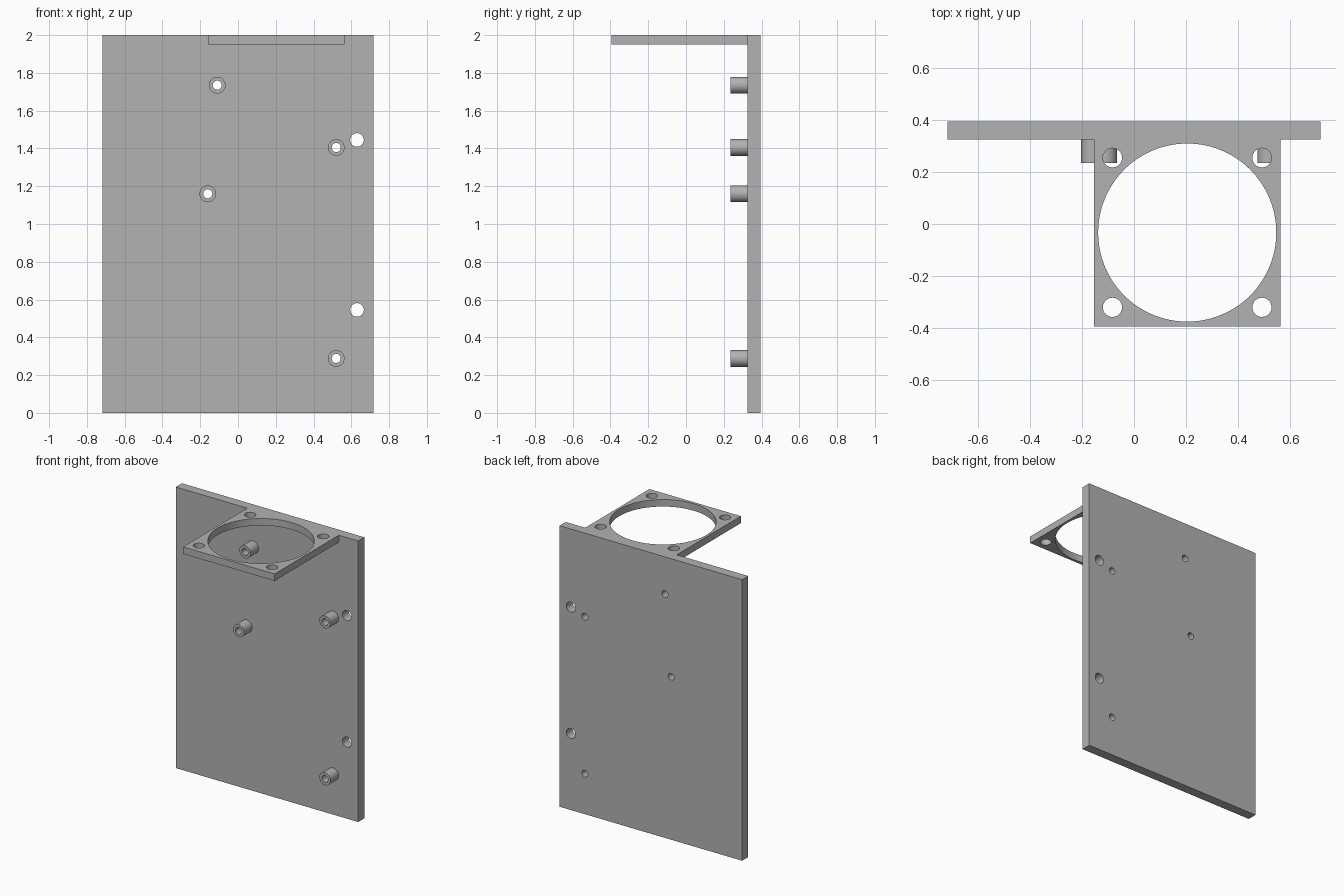
import bpy
import math
from mathutils import Vector

cube = bpy.data.objects.get("Cube")
if cube:
    bpy.data.objects.remove(cube, do_unlink=True)

grey = bpy.data.materials.new("plain_grey")
grey.use_nodes = True
COLOUR = (0.445, 0.445, 0.445, 1)
grey.diffuse_color = COLOUR
grey.node_tree.nodes["Principled BSDF"].inputs["Base Color"].default_value = COLOUR

FRONT, BACK = 0.326, 0.395      # back plate faces
TIP = 0.235                     # standoff ends
SHELF_Z = 1.95


def box(name, low, high):
    low, high = Vector(low), Vector(high)
    bpy.ops.mesh.primitive_cube_add(size=1, location=(low + high) / 2)
    ob = bpy.context.object
    ob.name = name
    ob.scale = high - low
    bpy.ops.object.transform_apply(location=False, rotation=False, scale=True)
    ob.data.materials.append(grey)
    return ob


def cylinder(name, start, end, radius, sides=48):
    start, end = Vector(start), Vector(end)
    axis = end - start
    bpy.ops.mesh.primitive_cylinder_add(
        vertices=sides, radius=radius, depth=axis.length, location=(start + end) / 2,
        rotation=axis.to_track_quat('Z', 'Y').to_euler())
    ob = bpy.context.object
    ob.name = name
    ob.data.materials.append(grey)
    return ob


def drill(ob, cutters):
    """Cut the cutters out of the part, then remove them."""
    for cutter in cutters:
        mod = ob.modifiers.new("hole", 'BOOLEAN')
        mod.operation = 'DIFFERENCE'
        mod.solver = 'EXACT'
        mod.object = cutter
        bpy.context.view_layer.objects.active = ob
        bpy.ops.object.modifier_apply(modifier=mod.name)
        bpy.data.objects.remove(cutter, do_unlink=True)
    bpy.ops.object.select_all(action='DESELECT')
    ob.select_set(True)
    bpy.context.view_layer.objects.active = ob
    bpy.ops.object.shade_smooth_by_angle(angle=math.radians(30))


def y_hole(x, z, radius):
    return cylinder("cutter", (x, 0.1, z), (x, 0.5, z), radius)


standoffs = {
    "upper_right_standoff": (-0.11, 1.735),
    "upper_left_standoff": (0.52, 1.405),
    "middle_right_standoff": (-0.16, 1.16),
    "lower_left_standoff": (0.52, 0.288),
}
BORE = 0.024

# Back plate with standoff bores and two mounting holes
plate = box("back_plate", (-0.718, FRONT, 0), (0.718, BACK, 2))
drill(plate, [y_hole(x, z, BORE) for x, z in standoffs.values()]
      + [y_hole(0.63, z, 0.036) for z in (1.445, 0.545)])

# Hollow standoffs on the front of the plate
for name, (x, z) in standoffs.items():
    post = cylinder(name, (x, TIP, z), (x, FRONT, z), 0.044)
    drill(post, [y_hole(x, z, BORE)])

# Fan shelf with its large opening and four screw holes
cx, cy, pitch = 0.205, -0.033, 0.288
shelf = box("fan_shelf", (cx - 0.36, -BACK, SHELF_Z), (cx + 0.36, FRONT, 2))
holes = [cylinder("cutter", (cx, cy, 1.8), (cx, cy, 2.2), 0.343, 128)]
for sx in (-1, 1):
    for sy in (-1, 1):
        x, y = cx + sx * pitch, cy + sy * pitch
        holes.append(cylinder("cutter", (x, y, 1.8), (x, y, 2.2), 0.037))
drill(shelf, holes)
